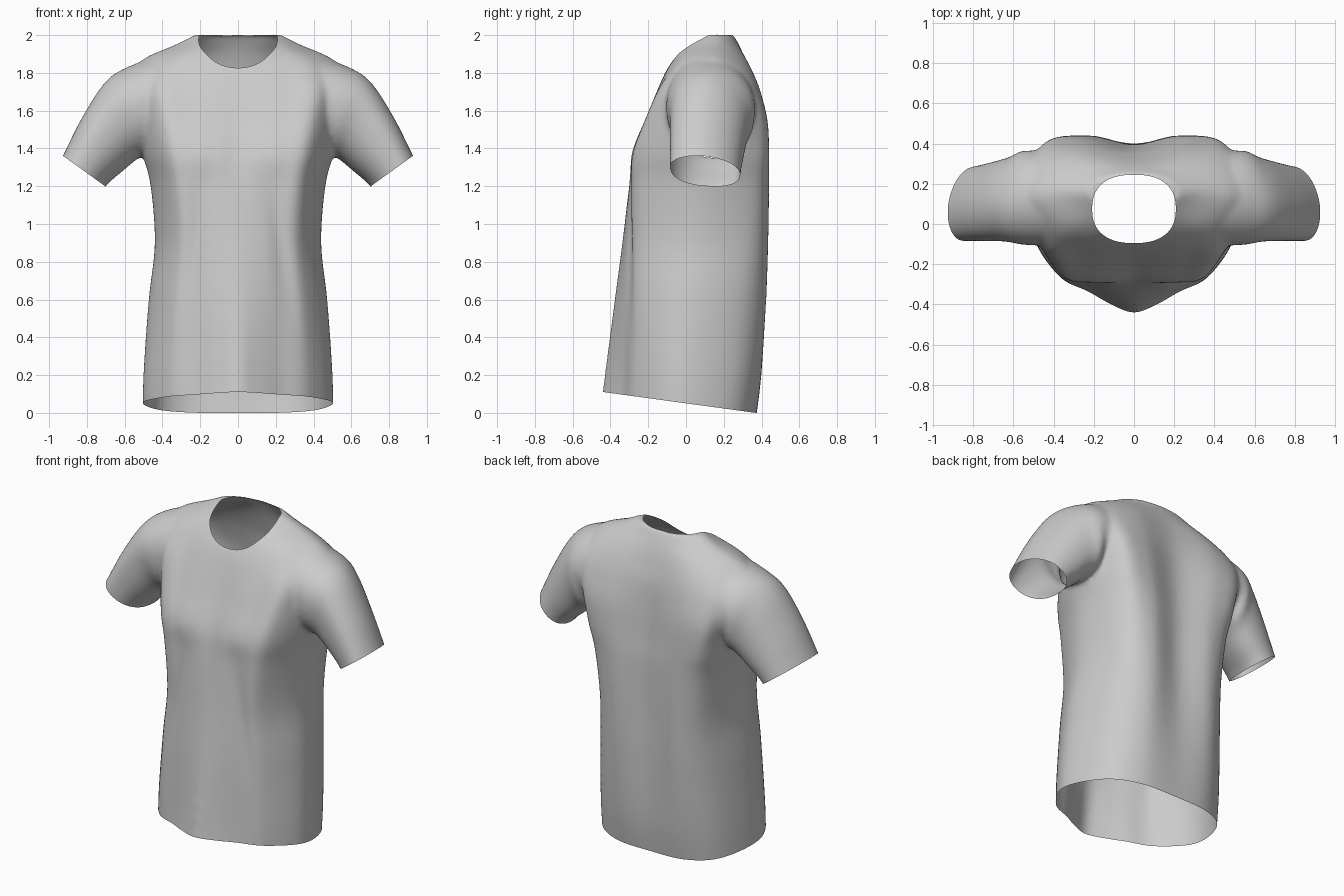
import bpy, bmesh, math
from mathutils import Vector

if "Cube" in bpy.data.objects:
    bpy.data.objects.remove(bpy.data.objects["Cube"])

# Torso levels: height, half width, then y at each width fraction (front centre -> side -> back centre)
FRACTIONS = [0, .22, .45, .75, 1, .85, .5, 0]
LEVELS = [
    (-.10, .505, -.465, -.43, -.35, -.255, -.04, .225, .34, .36),
    (.20, .500, -.43, -.39, -.33, -.255, -.03, .255, .385, .395),
    (.60, .472, -.377, -.357, -.317, -.25, .00, .29, .42, .40),
    (.90, .440, -.337, -.327, -.305, -.245, .03, .335, .435, .395),
    (1.20, .462, -.30, -.30, -.29, -.25, .06, .365, .44, .395),
    (1.37, .505, -.27, -.285, -.285, -.24, .07, .385, .44, .385),
    (1.55, .550, -.205, -.215, -.215, -.185, .10, .385, .43, .375),
    (1.70, .585, -.15, -.155, -.15, -.125, .12, .34, .395, .36),
    (1.80, .570, -.11, -.11, -.10, -.06, .12, .285, .355, .335),
    (1.88, .490, -.06, -.06, -.05, -.005, .13, .24, .31, .31),
    (1.95, .330, -.005, -.005, .01, .05, .15, .22, .265, .28),
    (2.002, .230, .08, .08, .085, .10, .15, .20, .24, .25),
]
# Sleeve sections: top x, top z, bottom x, bottom z, front y, back y
SLEEVE = [
    (.38, 1.90, .36, 1.44, -.10, .34),
    (.57, 1.838, .49, 1.37, -.105, .37),
    (.70, 1.755, .545, 1.335, -.088, .335),
    (.825, 1.565, .61, 1.28, -.086, .31),
    (.928, 1.36, .70, 1.20, -.086, .288),
    (.98, 1.26, .75, 1.10, -.086, .285),
]


def spline(points, steps, closed=False):
    """Smooth curve through the points."""
    n, out = len(points), []
    pick = (lambda i: points[i % n]) if closed else (lambda i: points[max(0, min(n - 1, i))])
    for i in range(n if closed else n - 1):
        a, b, c, d = (pick(i + k) for k in (-1, 0, 1, 2))
        for s in range(steps):
            t = s / steps
            out.append(b + .5 * t * (c - a + t * (2 * a - 5 * b + 4 * c - d + t * (3 * (b - c) + d - a))))
    if not closed:
        out.append(points[-1])
    return out


def loft(bm, rings, steps):
    """Closed skin over matching rings."""
    columns = [spline(list(col), steps) for col in zip(*rings)]
    grid = [[bm.verts.new(p) for p in ring] for ring in zip(*columns)]
    n = len(grid[0])
    for lo, hi in zip(grid, grid[1:]):
        for i in range(n):
            bm.faces.new((lo[i], lo[(i + 1) % n], hi[(i + 1) % n], hi[i]))
    bm.faces.new(grid[0][::-1])
    bm.faces.new(grid[-1])


bm = bmesh.new()

# Torso
rings = []
for z, w, *ys in LEVELS:
    half = [Vector((f * w, y, z)) for f, y in zip(FRACTIONS, ys)]
    other = [Vector((-p.x, p.y, p.z)) for p in half[-2:0:-1]]
    rings.append(spline(half + other, 6, True))
loft(bm, rings, 6)

# Sleeves: egg-shaped sections, leaning back towards the underside
for side in (1, -1):
    rings = []
    for i, (tx, tz, bx, bz, y0, y1) in enumerate(SLEEVE):
        lean = (0, .05, .15, .22, .25, .25)[i]
        ring = []
        for k in range(48):
            a = 2 * math.pi * k / 48
            c, s = math.cos(a), math.sin(a - lean)
            c = math.copysign(abs(c) ** (1.05 if s > 0 else .85), c)
            u = .5 + .5 * math.copysign(abs(s) ** .92, s)
            ring.append(Vector((side * (bx + (tx - bx) * u),
                                (y0 + y1) / 2 + c * (y1 - y0) / 2,
                                bz + (tz - bz) * u)))
        rings.append(ring)
    loft(bm, rings, 6)

bmesh.ops.recalc_face_normals(bm, faces=bm.faces)
solid_mesh = bpy.data.meshes.new("shirt_body")
bm.to_mesh(solid_mesh)
bm.free()

# Fuse torso and sleeves into one cloth surface
solid = bpy.data.objects.new("shirt_body", solid_mesh)
bpy.context.collection.objects.link(solid)
remesh = solid.modifiers.new("fuse", 'REMESH')
remesh.mode = 'VOXEL'
remesh.voxel_size = .0125
relax = solid.modifiers.new("relax", 'SMOOTH')
relax.factor = .5
relax.iterations = 16
graph = bpy.context.evaluated_depsgraph_get()
mesh = bpy.data.meshes.new_from_object(solid.evaluated_get(graph))
bpy.data.objects.remove(solid)

bm = bmesh.new()
bm.from_mesh(mesh)


def trim(faces, point, normal):
    """Cut the chosen faces open along a plane."""
    geom = set(faces)
    for f in faces:
        geom.update(f.verts)
        geom.update(f.edges)
    bmesh.ops.bisect_plane(bm, geom=list(geom), plane_co=point, plane_no=normal, clear_outer=True)


# Hem and cuffs
trim([f for f in bm.faces if f.calc_center_median().z < .3], (0, -.435, .11), (0, -.11, -.805))
for side in (1, -1):
    trim([f for f in bm.faces if f.calc_center_median().x * side > .58],
         (.925 * side, 0, 1.36), (.16 * side, 0, -.222))

# Neck opening
CY, RX, RY, POWER = .075, .208, .17, 2.4


def reach(p):
    return (abs(p.x / RX) ** POWER + abs((p.y - CY) / RY) ** POWER) ** (1 / POWER)


inner = [f for f in bm.faces if f.calc_center_median().z > 1.7 and reach(f.calc_center_median()) < 1]
bmesh.ops.delete(bm, geom=inner, context='FACES')
bm.normal_update()
for v in [v for v in bm.verts if v.is_boundary and v.co.z > 1.7]:
    k = 1 / reach(v.co) - 1
    dx, dy = v.co.x * k, (v.co.y - CY) * k
    n = v.normal
    v.co += Vector((dx, dy, -(n.x * dx + n.y * dy) / max(n.z, .3)))

# Cloth folds: shallow diagonal drapes on the lower front and back armhole creases
for v in bm.verts:
    p, ax = v.co, abs(v.co.x)
    if p.y < 0 and ax < .5:
        line = ax - (.16 + .16 * (1.3 - p.z))
        v.co.y += .012 * math.exp(-(line / .05) ** 2) * math.exp(-((p.z - .85) / .4) ** 2)
    elif p.y > .2 and p.z > 1.1:
        line = ax - (.49 + .25 * (p.z - 1.5))
        v.co.y -= .02 * math.exp(-(line / .04) ** 2) * math.exp(-((p.z - 1.45) / .12) ** 2)
bm.to_mesh(mesh)
bm.free()

shirt = bpy.data.objects.new("shirt", mesh)
bpy.context.collection.objects.link(shirt)
cloth = bpy.data.materials.new("light_grey_cloth")
cloth.diffuse_color = (.6, .6, .6, 1)
cloth.use_nodes = True
cloth.node_tree.nodes["Principled BSDF"].inputs["Base Color"].default_value = cloth.diffuse_color
mesh.materials.clear()
mesh.materials.append(cloth)
bpy.context.view_layer.objects.active = shirt
shirt.select_set(True)
bpy.ops.object.shade_smooth_by_angle(angle=math.radians(60))
